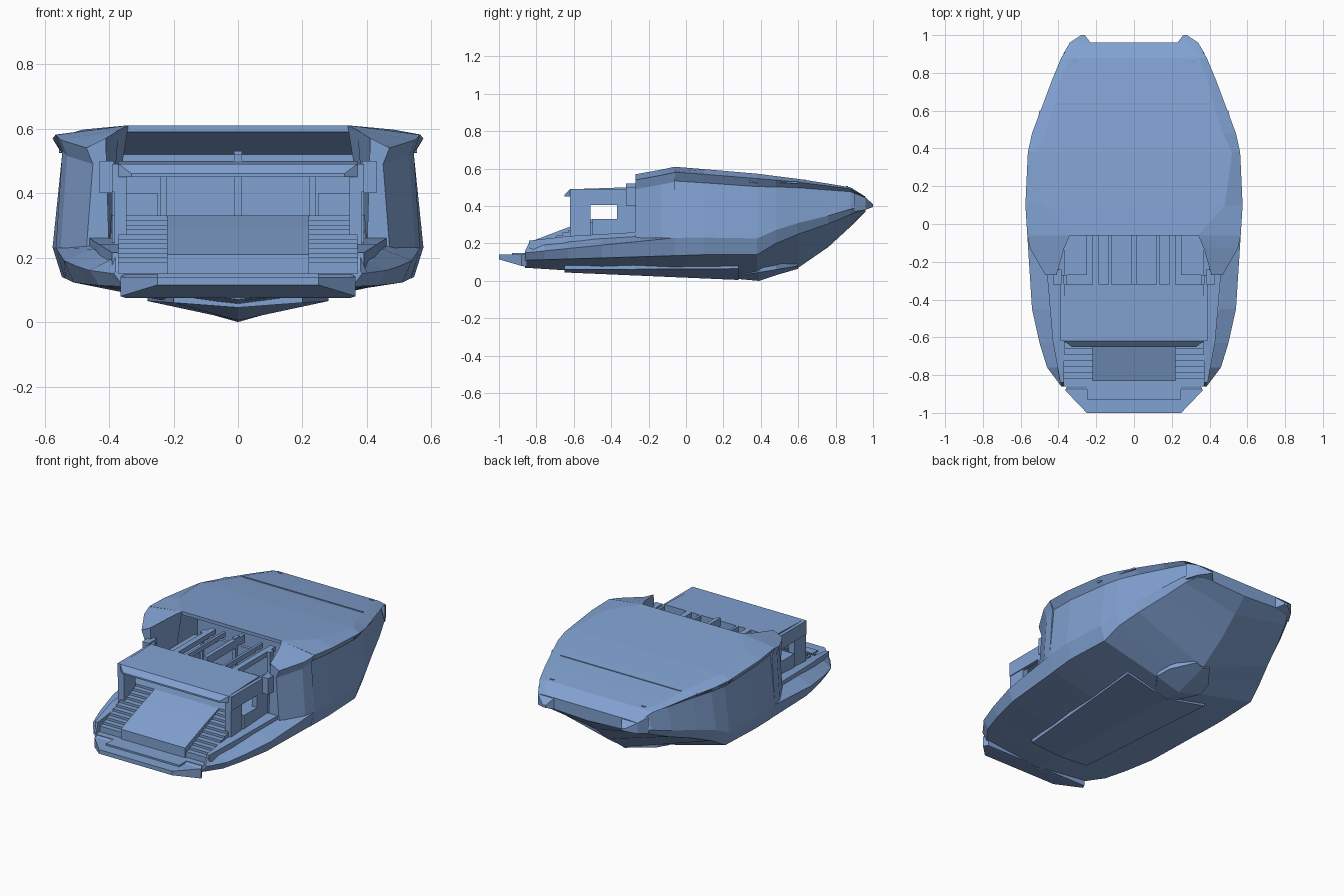
import bpy, bmesh
from mathutils import Vector

if "Cube" in bpy.data.objects:
    bpy.data.objects.remove(bpy.data.objects["Cube"], do_unlink=True)

paint = bpy.data.materials.new("soft blue")
paint.use_nodes = True
colour = (0.22, 0.36, 0.64, 1)
paint.diffuse_color = colour
paint.node_tree.nodes["Principled BSDF"].inputs["Base Color"].default_value = colour

# Shared dimensions
WELL_HALF = 0.37      # half width of the cockpit well
PAD_HALF = 0.22       # half width of the sun pad
WELL_FLOOR = 0.15
SALOON_FLOOR = 0.33
CANOPY_UNDER = 0.45
CANOPY_TOP = 0.49
STERN = -0.86
CANOPY_AFT = -0.62
CANOPY_FORE = -0.32
STAIR_TOP = -0.5
WING_END = -0.27
DOOR = -0.06


def mix(low, high, t):
    return low + (high - low) * t


def finish(name, bm):
    bmesh.ops.recalc_face_normals(bm, faces=bm.faces)
    mesh = bpy.data.meshes.new(name)
    bm.to_mesh(mesh)
    bm.free()
    mesh.materials.append(paint)
    obj = bpy.data.objects.new(name, mesh)
    bpy.context.collection.objects.link(obj)
    return obj


def loft(name, stations, side=None):
    """Skin (x, z) sections along y; without a side, half sections are mirrored."""
    bm = bmesh.new()
    rings = []
    for y, points in stations:
        if side is None:
            ring = points + [(-x, z) for x, z in reversed(points[1:-1])]
        else:
            ring = [(x * side, z) for x, z in points]
        rings.append([bm.verts.new((x, y, z)) for x, z in ring])
    for a, b in zip(rings, rings[1:]):
        for i in range(len(a)):
            bm.faces.new((a[i - 1], a[i], b[i], b[i - 1]))
    bm.faces.new(rings[0])
    bm.faces.new(rings[-1])
    return finish(name, bm)


def slab(half, bottom, top):
    """Half section of a centred bar."""
    return [(0, bottom), (half, bottom), (half, top), (0, top)]


def vee(half, keel, edge):
    """Half section of a plate following the bottom of the hull."""
    return [(0, keel), (half, edge), (half, edge + .04), (0, edge + .04)]


def strip(inner, outer, bottom, top):
    """Section of a bar away from the centre line."""
    return [(inner, bottom), (outer, bottom), (outer, top), (inner, top)]


def box(name, x, y, z):
    """Box spanning (low, high) ranges."""
    bm = bmesh.new()
    bmesh.ops.create_cube(bm, size=1)
    for v in bm.verts:
        v.co = Vector([span[c > 0] for c, span in zip(v.co, (x, y, z))])
    return finish(name, bm)


def wide_box(name, half, y, z):
    return box(name, (-half, half), y, z)


def pair(name, x, y, z):
    box("left_" + name, x, y, z)
    box("right_" + name, (-x[1], -x[0]), y, z)


# Aft hull with an open well, widening from the stern
hull = []
for y, width in ((STERN, .385), (-.84, .4), (-.76, .46), (-.63, .5), (-.45, .54), (DOOR, .565)):
    t = (y - STERN) / (DOOR - STERN)
    coaming = max(width - .09, WELL_HALF + .01)
    rim = mix(.2, .25, t) if y > STERN else WELL_FLOOR + .01
    hull.append((y, [(0, mix(.07, .02, t)),
                     (width - .03, mix(.11, .135, t)),
                     (width, mix(.15, .23, t)),
                     (coaming, rim), (WELL_HALF, rim),
                     (WELL_HALF, WELL_FLOOR), (0, WELL_FLOOR)]))
loft("aft_hull", hull)

# Cabin and bow: y, half width, keel, chine height, roof half width, roof height
body = []
for y, width, keel, chine, roof_half, roof in (
        (DOOR, .565, .02, .135, .34, .61),
        (.1, .575, .015, .14, .48, .597),
        (.38, .562, .015, .14, .52, .573),
        (.48, .54, .04, .2, .47, .56),
        (.6, .495, .07, .25, .43, .545),
        (.76, .435, .18, .305, .39, .52),
        (.88, .385, .29, .355, .345, .5),
        (.96, .335, .37, .385, .29, .45)):
    depth = roof - chine
    shoulder = roof - .06 * depth
    body.append((y, [(0, keel), (width * .95, chine),
                     (width, chine + depth / 5),
                     (width - .03, shoulder - depth / 10),
                     (width, shoulder),
                     (roof_half, roof), (0, roof)]))
cabin = loft("cabin_and_bow", body)

# Hollow saloon under a sloping ceiling
room = WELL_HALF + .02
cutter = loft("saloon_cutter", [(WING_END, slab(room, SALOON_FLOOR, .59)),
                                (DOOR, slab(room, SALOON_FLOOR, .59)),
                                (.16, slab(room, SALOON_FLOOR, .52))])
cutter.hide_render = True
cut = cabin.modifiers.new("saloon", 'BOOLEAN')
cut.operation = 'DIFFERENCE'
cut.solver = 'EXACT'
cut.object = cutter
bpy.context.view_layer.objects.active = cabin
bpy.ops.object.modifier_apply(modifier=cut.name)
bpy.data.objects.remove(cutter, do_unlink=True)

for side, word in ((1, "left_"), (-1, "right_")):
    # Cabin walls running aft, tapering inward
    wing = []
    for y, outer, roof_half, roof in ((WING_END, .47, .41, .57),
                                      (-.13, .55, .37, .595),
                                      (DOOR, .565, .34, .61)):
        shoulder = roof - .03
        wing.append((y, [(.4, .23), (outer, .23), (outer - .02, shoulder - .05),
                         (outer, shoulder), (roof_half, roof)]))
    loft(word + "cabin_wing", wing, side)
    # Pointed bow corners
    loft(word + "bow_tip", [(.9, strip(.24, .375, .37, .47)),
                            (.96, strip(.23, .34, .38, .445)),
                            (1, strip(.26, .28, .395, .41))], side)
    # Raised rail along the deck edge
    loft(word + "deck_rail", [(STERN + .02, strip(WELL_HALF, .39, WELL_FLOOR, .215)),
                              (CANOPY_AFT, strip(WELL_HALF, .43, .21, .24)),
                              (WING_END, strip(.39, .46, .23, .26))], side)
    # Brow above the side window
    loft(word + "window_brow", [(.34, strip(.5, .555, .525, .54)),
                                (.6, strip(.45, .5, .52, .53))], side)

# Swim platform
loft("swim_platform", [(-1, slab(.25, .115, .14)),
                       (STERN - .02, slab(.365, .08, .14)),
                       (STERN + .01, slab(.35, .075, WELL_FLOOR))])
wide_box("platform_step", .25, (-.93, STERN), (.13, WELL_FLOOR))

# Stepped planing bottom and hexagonal forefoot
loft("planing_bottom", [(-.65, vee(.2, .045, .06)),
                        (.28, vee(.28, .005, .065))])
loft("forefoot", [(.28, vee(.08, .01, .03)),
                  (.39, vee(.16, 0, .045)),
                  (.48, vee(.14, .03, .06)),
                  (.6, vee(.05, .065, .08))])

# Stairs beside the central sun pad
STEPS = 10
for i in range(STEPS):
    t = i / STEPS
    pair("stair_" + str(i + 1), (PAD_HALF, WELL_HALF),
         (mix(STERN + .04, STAIR_TOP, t), STAIR_TOP + .03),
         (WELL_FLOOR, mix(WELL_FLOOR + .035, SALOON_FLOOR, t)))
loft("sun_pad", [(STERN + .03, slab(PAD_HALF, WELL_FLOOR, .21)),
                 (CANOPY_AFT, slab(PAD_HALF, WELL_FLOOR, .29)),
                 (STAIR_TOP, slab(PAD_HALF, WELL_FLOOR, SALOON_FLOOR))])

# Saloon floor, side panels, benches and rear screen
wide_box("saloon_floor", WELL_HALF, (STAIR_TOP, DOOR), (WELL_FLOOR, SALOON_FLOOR))
pair("side_panel", (WELL_HALF, WELL_HALF + .02), (STAIR_TOP, WING_END), (.22, SALOON_FLOOR))
pair("bench", (PAD_HALF + .03, WELL_HALF), (WING_END, .1), (SALOON_FLOOR, .4))
wide_box("rear_screen", PAD_HALF, (-.02, 0), (SALOON_FLOOR, .48))
pair("screen_frame", (PAD_HALF, PAD_HALF + .02), (-.03, .01), (SALOON_FLOOR, .5))
wide_box("screen_mullion", .012, (-.04, 0), (SALOON_FLOOR, .53))

# Canopy over the cockpit with its posts
loft("canopy", [(CANOPY_AFT - .03, slab(.33, CANOPY_UNDER, CANOPY_UNDER + .01)),
                (CANOPY_AFT, slab(WELL_HALF, CANOPY_UNDER, CANOPY_TOP)),
                (CANOPY_FORE, slab(WELL_HALF, CANOPY_UNDER + .01, CANOPY_TOP + .01))])
pair("aft_post", (.345, .385), (CANOPY_AFT, STAIR_TOP - .01), (.23, CANOPY_UNDER))
pair("forward_post", (.355, .39), (CANOPY_FORE - .05, WING_END), (.32, CANOPY_UNDER))
pair("canopy_side", (WELL_HALF, .39), (CANOPY_AFT, WING_END), (CANOPY_UNDER - .045, CANOPY_TOP))
pair("canopy_bracket", (.385, .43), (CANOPY_FORE, WING_END + .03), (.4, CANOPY_TOP + .01))

# Roof beams joining canopy and cabin
for name, inner, outer in (("outer_beam", .185, PAD_HALF), ("inner_beam", .12, .135)):
    pair(name, (inner, outer), (CANOPY_FORE, .05), (CANOPY_UNDER + .02, CANOPY_TOP + .01))
wide_box("centre_beam", .012, (CANOPY_FORE, .05), (CANOPY_UNDER + .02, CANOPY_TOP + .03))

# Roof seam and small foredeck lights
wide_box("roof_seam", .41, (.63, .64), (.53, .543))
pair("foredeck_light", (.3, .325), (.855, .865), (.49, .508))
